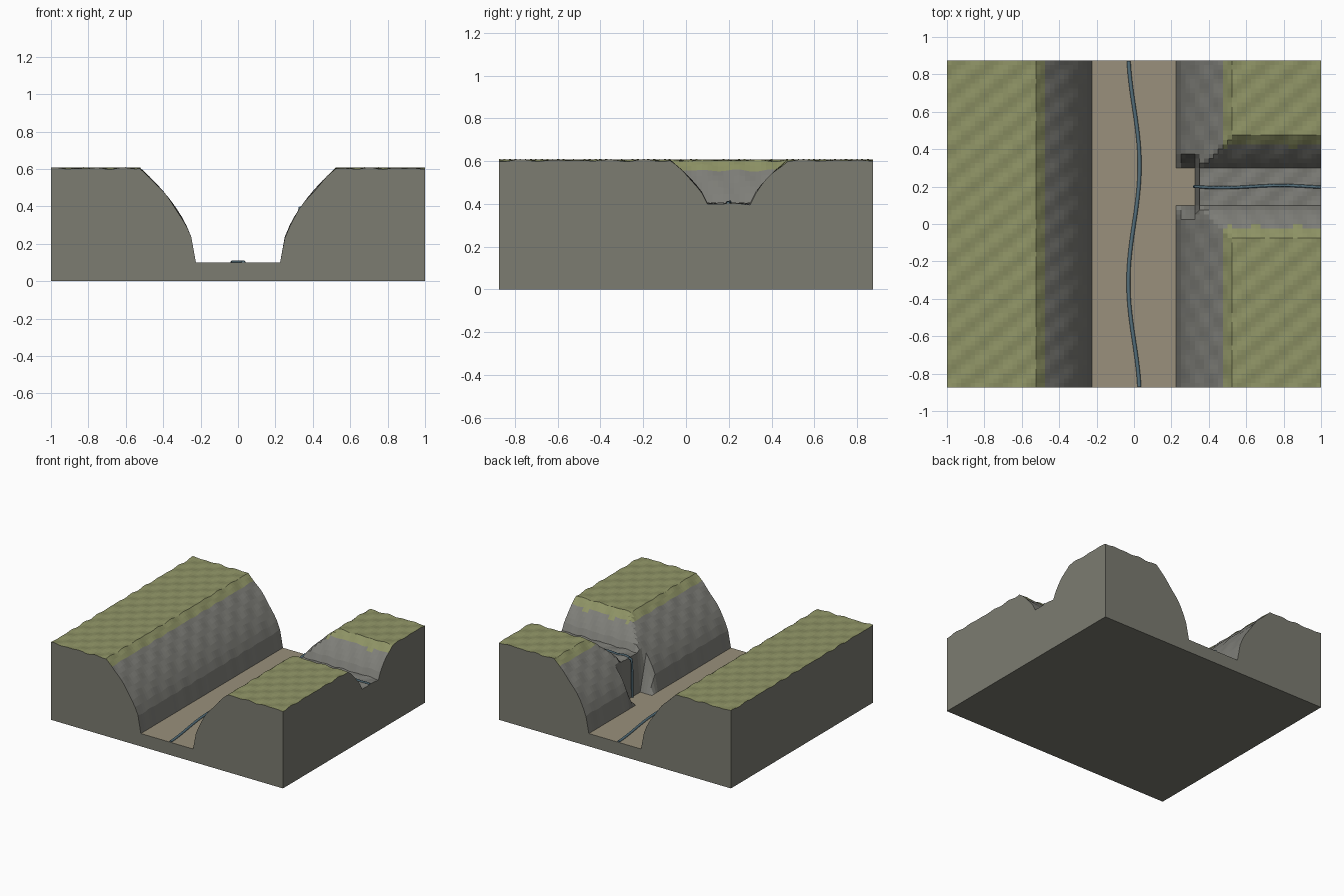
import bpy, bmesh, math

if "Cube" in bpy.data.objects:
    bpy.data.objects.remove(bpy.data.objects["Cube"])

STEP, NX, NY = 0.025, 80, 70
TRIB_Y, LIP_X = 0.2, 0.33


def material(name, rgb):
    m = bpy.data.materials.new(name)
    m.diffuse_color = (*rgb, 1)
    m.use_nodes = True
    m.node_tree.nodes["Principled BSDF"].inputs["Base Color"].default_value = m.diffuse_color
    return m


grass = material("grass", (0.27, 0.29, 0.13))
rock = material("rock", (0.21, 0.21, 0.19))
silt = material("valley_silt", (0.32, 0.28, 0.20))
earth = material("cut_earth", (0.20, 0.20, 0.165))
water = material("water", (0.09, 0.16, 0.20))


def u_wall(d, start, run, base, rise, power):
    t = min(max((d - start) / run, 0), 1)
    return base + rise * t ** power


# Height of a U-shaped trunk valley with a tributary hanging above it
def height(x, y):
    ripple = 0.006 * math.sin(38 * y + 9 * x) * math.cos(43 * x - 5 * y)
    main = u_wall(abs(x), 0.225, 0.3, 0.1, 0.503, 0.54)
    d = abs(y - TRIB_Y)
    if abs(x) < 0.226:
        return 0.1
    if x > LIP_X:
        main = min(main, u_wall(d, 0.1, 0.175, 0.4, 0.203, 0.72))
    elif x > 0 and d < 0.17:
        t = max((d - 0.1) / 0.075, 0)
        main = 0.1 + (main - 0.1) * t
        if t < 0.01:
            return 0.1
    return main + ripple


# Terrain block: height grid, skirt and base
bm = bmesh.new()
grid = [[bm.verts.new((x, y, height(x, y)))
         for x in (-1 + i * STEP for i in range(NX + 1))]
        for y in (-0.875 + j * STEP for j in range(NY + 1))]
for j in range(NY):
    for i in range(NX):
        f = bm.faces.new((grid[j][i], grid[j][i + 1], grid[j + 1][i + 1], grid[j + 1][i]))
        z = f.calc_center_median().z
        zmax = max(v.co.z for v in f.verts)
        f.material_index = 2 if zmax < 0.101 else 0 if z > 0.55 else 1
rim = (grid[0][:-1] + [row[-1] for row in grid[:-1]]
       + grid[-1][:0:-1] + [row[0] for row in grid[:0:-1]])
low = [bm.verts.new((v.co.x, v.co.y, 0)) for v in rim]
for k in range(len(rim)):
    n = (k + 1) % len(rim)
    bm.faces.new((rim[n], rim[k], low[k], low[n])).material_index = 3
bm.faces.new(low[::-1]).material_index = 3
bmesh.ops.recalc_face_normals(bm, faces=bm.faces)
mesh = bpy.data.meshes.new("valley_terrain")
bm.to_mesh(mesh)
bm.free()
for m in (grass, rock, silt, earth):
    mesh.materials.append(m)
bpy.context.collection.objects.link(bpy.data.objects.new("valley_terrain", mesh))


# Streams: slim tubes along paths
def stream(name, points, radius):
    c = bpy.data.curves.new(name, 'CURVE')
    c.dimensions = '3D'
    c.bevel_depth = radius
    c.bevel_resolution = 1
    c.use_fill_caps = True
    s = c.splines.new('POLY')
    s.points.add(len(points) - 1)
    for p, co in zip(s.points, points):
        p.co = (*co, 1)
    c.materials.append(water)
    bpy.context.collection.objects.link(bpy.data.objects.new(name, c))


stream("main_river", [(0.03 * math.sin(math.tau * y / 1.25), y, 0.102)
                      for y in (-0.872 + 1.744 * k / 60 for k in range(61))], 0.01)
trib = [(x, TRIB_Y + 0.006 * math.sin(10 * x), height(x, TRIB_Y) + 0.002)
        for x in (0.35 + 0.025 * k for k in range(27))]
stream("hanging_stream", trib[:-1] + [(0.998, *trib[-1][1:])], 0.008)
stream("waterfall", [(0.35, 0.2, 0.398), (0.33, 0.2, 0.392), (0.325, 0.2, 0.36), (0.322, 0.2, 0.1)], 0.008)
